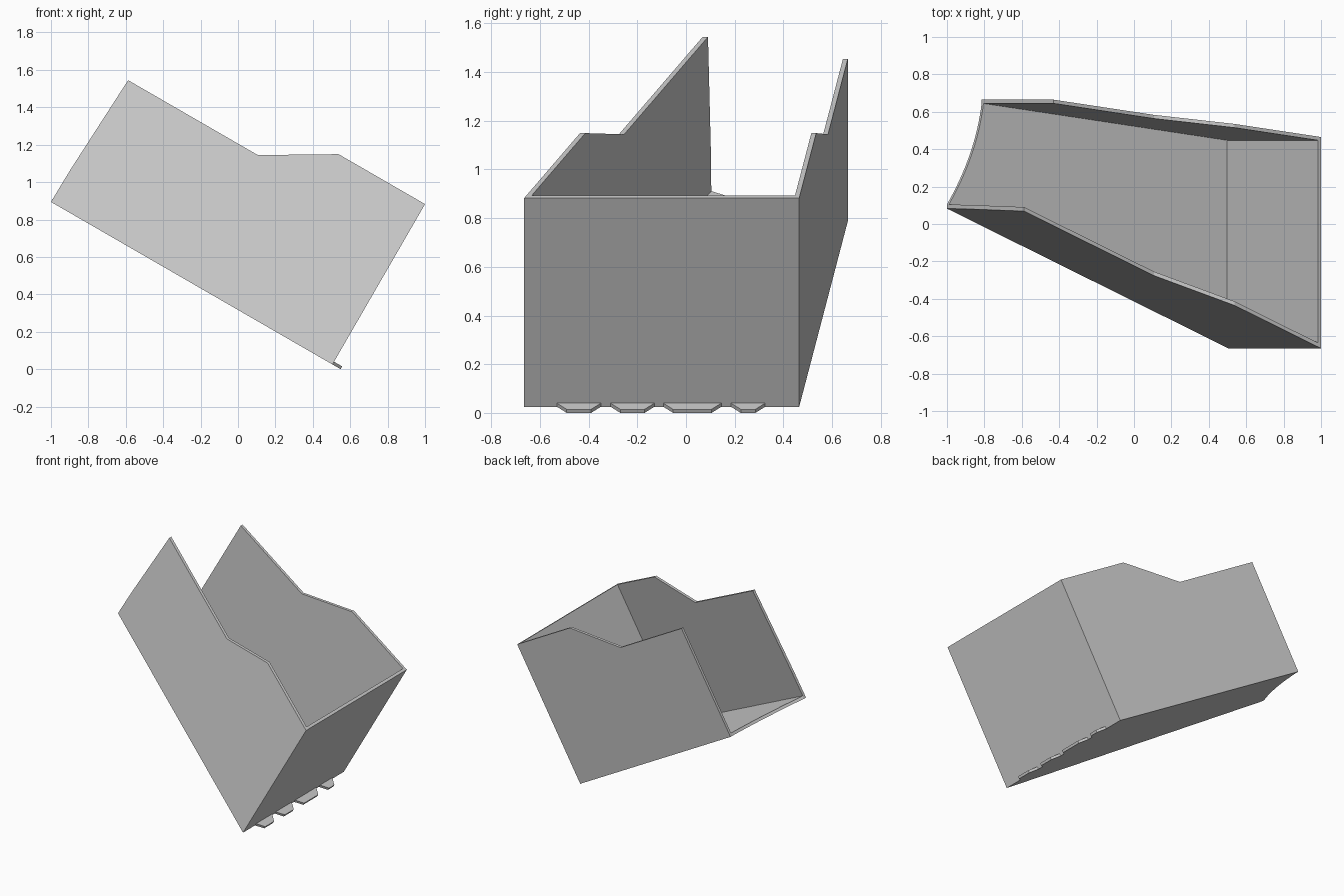
import bpy, bmesh
from math import radians, sin, cos

if "Cube" in bpy.data.objects:
    bpy.data.objects.remove(bpy.data.objects["Cube"], do_unlink=True)

GREY = (0.6, 0.6, 0.6, 1.0)
steel = bpy.data.materials.new("steel_grey")
steel.use_nodes = True
steel.diffuse_color = GREY
steel.node_tree.nodes["Principled BSDF"].inputs["Base Color"].default_value = GREY

TILT = radians(30)
ORIGIN_X, ORIGIN_Z = 0.505, 0.025
THICK = 0.02
HEIGHT = 0.99        # height of the end wall
LOW = 0.77           # height of the open end
RIGHT_LEN, LEFT_LEN = 1.738, 1.524


def place(u, y, v):
    """Tray space (along floor, across, above floor) to tilted world space."""
    return (ORIGIN_X - u * cos(TILT) + v * sin(TILT), y,
            ORIGIN_Z + u * sin(TILT) + v * cos(TILT))


def solid(name, ring_a, ring_b):
    """Closed prism between two matching rings of tray-space points."""
    bm = bmesh.new()
    a = [bm.verts.new(place(*p)) for p in ring_a]
    b = [bm.verts.new(place(*p)) for p in ring_b]
    bm.faces.new(a)
    bm.faces.new(b[::-1])
    n = len(a)
    for i in range(n):
        j = (i + 1) % n
        bm.faces.new((a[i], b[i], b[j], a[j]))
    bmesh.ops.recalc_face_normals(bm, faces=bm.faces)
    mesh = bpy.data.meshes.new(name)
    bm.to_mesh(mesh)
    bm.free()
    mesh.materials.append(steel)
    obj = bpy.data.objects.new(name, mesh)
    bpy.context.collection.objects.link(obj)
    return obj


def slab(name, outline, v0, v1):
    """Extrude a floor-plan outline upwards."""
    return solid(name, [(u, y, v0) for u, y in outline],
                 [(u, y, v1) for u, y in outline])


# Outer planes of the two flaring side walls
def right_y(u):
    return -0.665 + 0.43 * u


def left_y(u):
    return 0.465 + 0.131 * u


def right_in(u):
    return right_y(u) + THICK * 1.09


def left_in(u):
    return left_y(u) - THICK


# Side walls with the stepped top edge
step = [(0.905, LOW), (0.534, HEIGHT), (0, HEIGHT)]
right_profile = [(0, 0), (RIGHT_LEN, 0), (RIGHT_LEN - 0.004, 0.2), (1.706, LOW)] + step
left_profile = [(0, 0), (LEFT_LEN, 0), (LEFT_LEN, LOW)] + step
for name, profile, outer, inner in (
        ("right_side_wall", right_profile, right_y, right_in),
        ("left_side_wall", left_profile, left_y, left_in)):
    solid(name, [(u, outer(u), v) for u, v in profile],
          [(u, inner(u), v) for u, v in profile])

# Floor with a curved pouring lip
p0 = (RIGHT_LEN, right_in(RIGHT_LEN))
p2 = (LEFT_LEN, left_in(LEFT_LEN))
p1 = ((p0[0] + p2[0]) / 2 - 0.07, (p0[1] + p2[1]) / 2)
STEPS = 16
lip = []
for i in range(STEPS + 1):
    t = i / STEPS
    lip.append(tuple((1 - t) ** 2 * a + 2 * t * (1 - t) * b + t * t * c
                     for a, b, c in zip(p0, p1, p2)))
slab("floor", [(0, left_in(0)), (0, right_in(0))] + lip, 0, THICK)

# End wall
slab("end_wall", [(0, right_in(0)), (THICK, right_in(THICK)),
                  (THICK, left_in(THICK)), (0, left_in(0))], THICK, HEIGHT)

# Tapered hinge tabs below the end wall
tabs = [(-0.53, -0.35), (-0.31, -0.13), (-0.093, 0.145), (0.185, 0.325)]
for i, (y0, y1) in enumerate(tabs, 1):
    slab(f"hinge_tab_{i}", [(0, y0), (0, y1), (-0.05, y1 - 0.04), (-0.05, y0 + 0.04)],
         0, 0.017)
